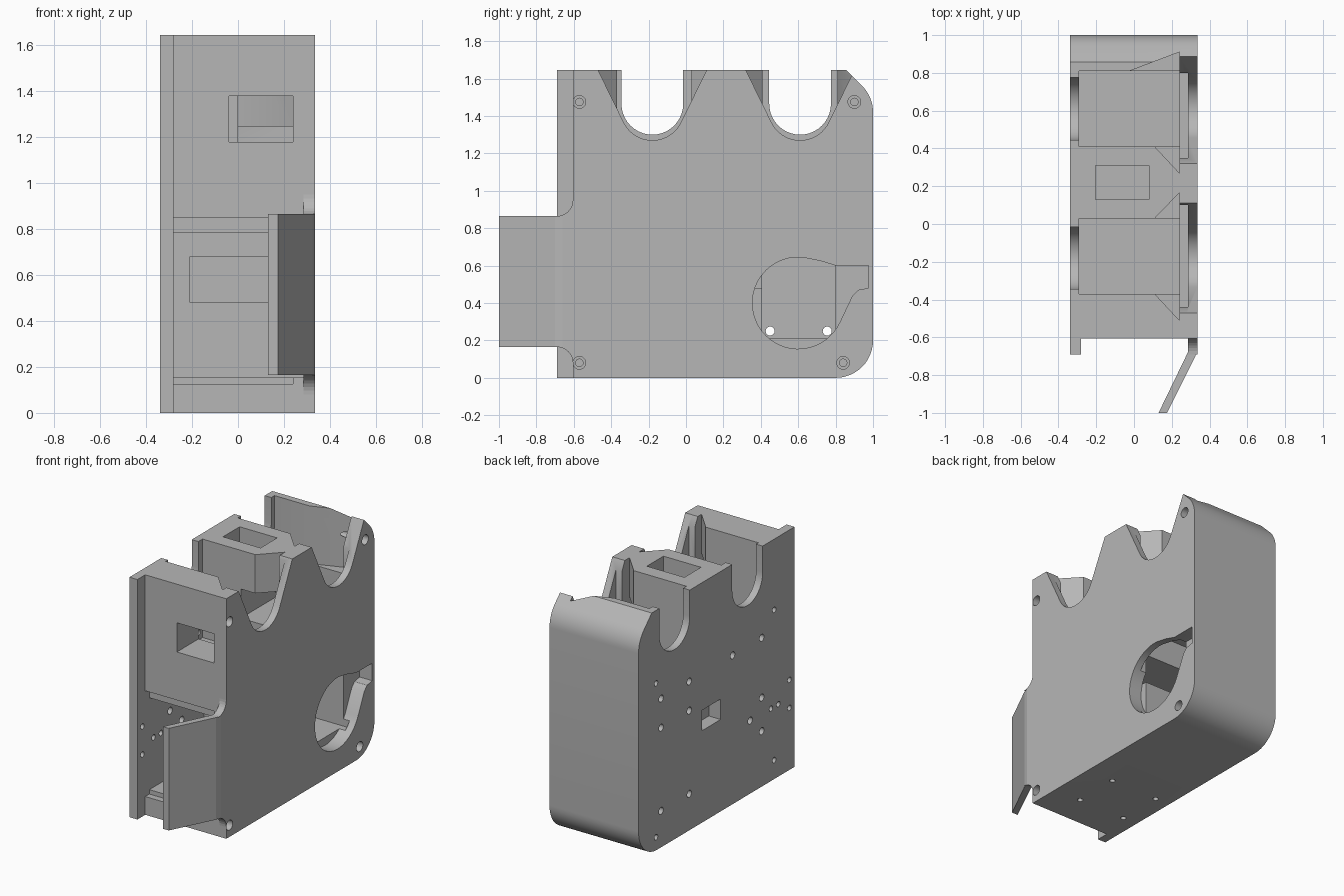
import bpy, bmesh
from math import sin, cos, radians

if "Cube" in bpy.data.objects:
    bpy.data.objects.remove(bpy.data.objects["Cube"])

GREY = (0.47, 0.47, 0.47, 1)
mat = bpy.data.materials.new("light grey plastic")
mat.use_nodes = True
mat.diffuse_color = GREY
mat.node_tree.nodes["Principled BSDF"].inputs["Base Color"].default_value = GREY

FRONT, BACK, TOP = -0.605, 1.0, 1.645
LEFT, RIGHT = 0.335, -0.34
SLOTS = (-0.18, 0.61)            # y of the two cradles


def arc(cu, cv, r, a0, a1, n=12):
    steps = [radians(a0 + (a1 - a0) * i / n) for i in range(n + 1)]
    return [(cu + r * cos(a), cv + r * sin(a)) for a in steps]


def add_prism(bm, pts, lo, hi, axis="x"):
    """Extrude a (y, z) outline along x, or an (x, y) outline along z."""
    place = (lambda p, d: (d, p[0], p[1])) if axis == "x" else (lambda p, d: (p[0], p[1], d))
    a = [bm.verts.new(place(p, lo)) for p in pts]
    b = [bm.verts.new(place(p, hi)) for p in pts]
    bm.faces.new(a)
    bm.faces.new(b)
    for i in range(len(pts)):
        j = (i + 1) % len(pts)
        bm.faces.new((a[i], a[j], b[j], b[i]))


def make(name, prisms):
    bm = bmesh.new()
    for args in prisms:
        add_prism(bm, *args)
    bmesh.ops.recalc_face_normals(bm, faces=bm.faces)
    mesh = bpy.data.meshes.new(name)
    bm.to_mesh(mesh)
    bm.free()
    mesh.materials.append(mat)
    ob = bpy.data.objects.new(name, mesh)
    bpy.context.collection.objects.link(ob)
    return ob


def box(x0, x1, y0, y1, z0, z1):
    return ([(y0, z0), (y1, z0), (y1, z1), (y0, z1)], x0, x1)


def hole(y, z, r, x0, x1):
    return (arc(y, z, r, 0, 345, 23), x0, x1)


def select_only(ob):
    bpy.ops.object.select_all(action="DESELECT")
    ob.select_set(True)
    bpy.context.view_layer.objects.active = ob


# Housing block with rounded back corners
outline = [(-0.69, 0)] + arc(0.8, 0.2, 0.2, -90, 0) + arc(0.8, 1.42, 0.2, 0, 45, 8)
outline += [(0.857, TOP), (-0.69, TOP)]
housing = make("housing", [(outline, RIGHT, LEFT)])


def cut(*prisms):
    cutter = make("cutter", prisms)
    cutter.hide_render = True
    mod = housing.modifiers.new("cut", "BOOLEAN")
    mod.operation, mod.solver, mod.object = "DIFFERENCE", "EXACT", cutter
    select_only(housing)
    bpy.ops.object.modifier_apply(modifier=mod.name)
    bpy.data.objects.remove(cutter)


# Front step that leaves a thin lip on one side wall
cut(box(-0.28, 1, -1, FRONT, -1, 2))

# Two deep upper pockets, open at the top
cut(*[box(-0.29, 0.24, c - 0.2, c + 0.2, 0.97, 2) for c in (-0.17, 0.61)])
cut(box(0.2, 0.285, -0.44, 0.1, 1.2, 2), box(0.2, 0.285, 0.35, 0.8, 1.2, 2))

# Flared pocket corners
for y, tip, x in ((-0.36, -0.51, 0.1), (0.02, 0.165, 0.1), (0.42, 0.27, 0.1), (0.8, 0.91, -0.05)):
    cut(([(x, y), (0.24, y), (0.24, tip)], 1.25, 2, "z"))

# Round-bottomed slots in one wall, flared notches in the other
for c in SLOTS:
    slot = [(c - 0.165, 2)] + arc(c, 1.465, 0.165, 180, 360, 20) + [(c + 0.165, 2)]
    notch = [(c - 0.29, TOP), (c - 0.29, 2), (c + 0.29, 2), (c + 0.29, TOP)]
    notch += arc(c, 1.44, 0.17, -25, -155, 18)
    cut((slot, -0.5, -0.25))
    cut((notch, 0.23, 0.5))

# Lower front bay with a shallow rebate around its mouth
cut(box(-0.28, 0.285, -0.8, 0.03, 0.155, 0.785))
cut(box(-0.28, 0.24, -0.8, -0.56, 0.125, 0.85))

# Lower back pocket and its round side opening with a channel
cut(box(-0.29, 0.286, 0.405, 0.8, 0.21, 0.86))
opening = arc(0.6, 0.4, 0.245, -25, -275, 30)
opening += [(0.72, 0.625), (0.8, 0.6), (0.975, 0.6), (0.975, 0.48), (0.92, 0.47), (0.89, 0.44)]
cut((opening, 0.24, 0.5))

# Cable windows through the front wall and partitions
cut(box(-0.04, 0.24, -0.8, -0.3, 1.18, 1.38))
cut(box(0, 0.24, 0, 0.45, 1.18, 1.38))
cut(box(-0.21, 0.24, 0, 0.45, 0.48, 0.68))

# Square recesses on the top and the side
cut(box(-0.205, 0.08, 0.13, 0.31, 1.53, 2), box(-0.5, -0.25, 0.11, 0.31, 0.63, 0.77))

# Screw holes through the side wall
screws = [(y, z) for y in (0.45, 0.755) for z in (0.25, 0.82, 1.02)]
screws += [(-0.335, 1.02), (-0.02, 1.02), (-0.335, 0.61), (-0.335, 0.38), (-0.21, 0.5)]
pins = [(-0.47, 1.16), (0.81, 1.145), (-0.47, 0.13), (0.81, 0.09), (-0.635, 0.617),
        (-0.635, 0.425), (-0.515, 0.496), (-0.435, 0.496)]
cut(*[hole(y, z, 0.024, -0.5, -0.24) for y, z in screws],
    *[hole(y, z, 0.019, -0.5, -0.24) for y, z in pins])

# Counterbored corner screws on the other wall
corners = [(-0.57, 1.475), (0.9, 1.475), (-0.57, 0.08), (0.84, 0.08)]
cut(*[hole(y, z, 0.034, 0.29, 0.5) for y, z in corners])
cut(*[hole(y, z, 0.02, 0.1, 0.5) for y, z in corners])

# Mounting holes in the floor
cut(*[(arc(x, y, 0.018, 0, 345, 23), -0.5, 0.2, "z") for x in (-0.23, 0.13) for y in (-0.38, -0.06)])

select_only(housing)
bpy.ops.object.shade_smooth_by_angle(angle=radians(30))

# Bent side flap
plan = [(LEFT, FRONT), (LEFT, -0.66), (0.325, -0.7), (0.175, -1), (0.13, -1), (0.285, -0.68), (0.285, FRONT)]
make("side_flap", [(plan, 0.165, 0.865, "z")])

# Concave webs where the flap meets the wall
upper = [(FRONT, 0.865)] + arc(-0.69, 0.95, 0.085, -90, 0, 8)
lower = [(FRONT, 0.165)] + arc(-0.69, 0.08, 0.085, 90, 0, 8)
for name, profile in (("upper_flap_web", upper), ("lower_flap_web", lower)):
    make(name, [(profile, 0.285, LEFT)])
